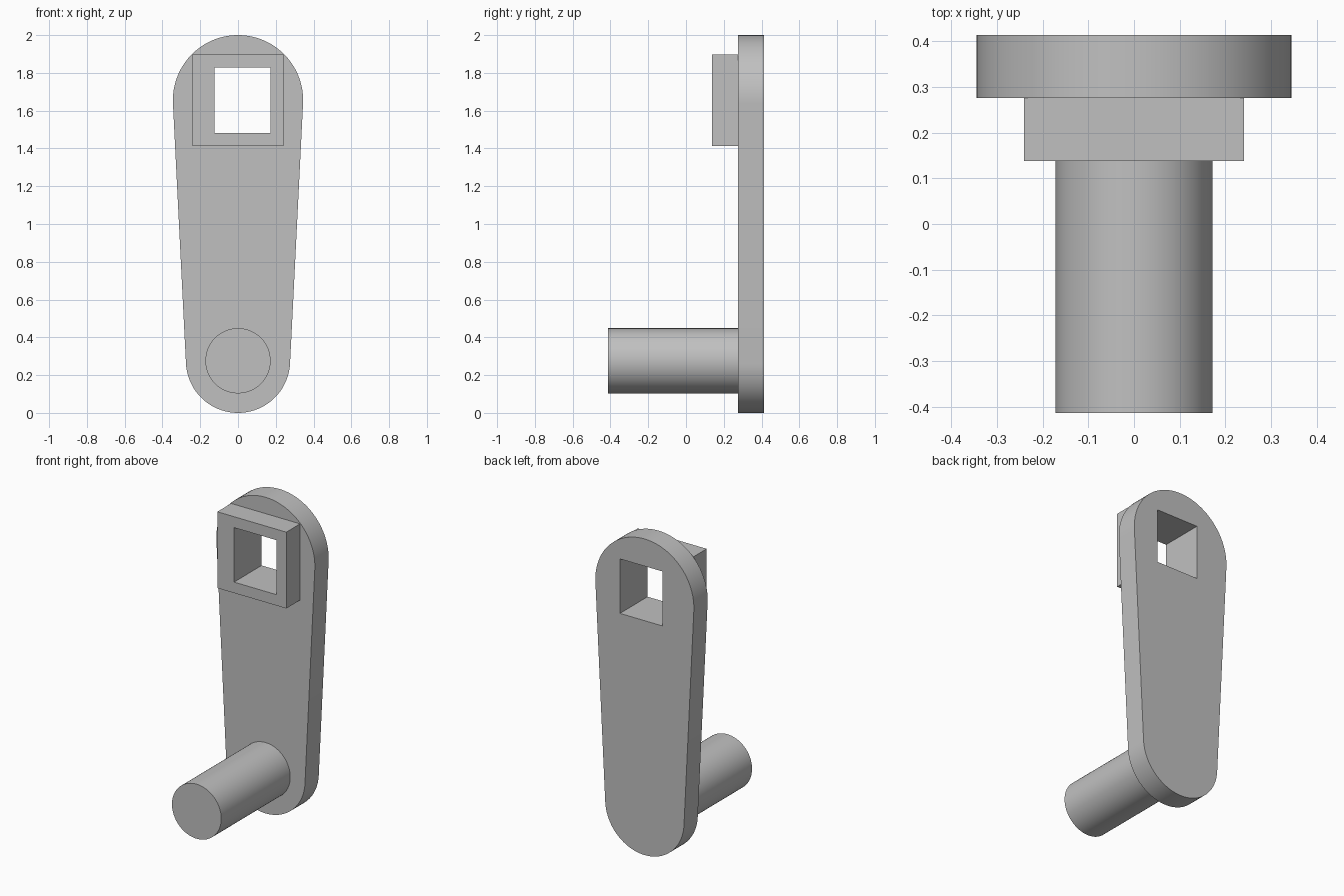
import bpy, bmesh
from math import asin, cos, sin, pi, radians
from mathutils import Matrix

default = bpy.data.objects.get("Cube")
if default:
    bpy.data.objects.remove(default, do_unlink=True)

U = 2 / 29                         # design unit: the arm is 29 units tall
R_TOP, R_LOW = 5 * U, 4 * U        # arm end radii
Z_TOP, Z_LOW = 24 * U, 4 * U       # arm end centres
BACK, FACE, BOSS_FRONT, PIN_END = 6 * U, 4 * U, 2 * U, -6 * U

grey = bpy.data.materials.new("plain_grey")
grey.use_nodes = True
grey.diffuse_color = (0.53, 0.53, 0.53, 1)
grey.node_tree.nodes["Principled BSDF"].inputs["Base Color"].default_value = grey.diffuse_color


def make_object(name, bm):
    bmesh.ops.recalc_face_normals(bm, faces=bm.faces)
    mesh = bpy.data.meshes.new(name)
    bm.to_mesh(mesh)
    bm.free()
    mesh.materials.append(grey)
    obj = bpy.data.objects.new(name, mesh)
    bpy.context.collection.objects.link(obj)
    return obj


def prism(name, outline, y0, y1):
    """Extrude an (x, z) outline along y."""
    bm = bmesh.new()
    face = bm.faces.new([bm.verts.new((x, y0, z)) for x, z in outline])
    new = bmesh.ops.extrude_face_region(bm, geom=[face])["geom"]
    verts = [v for v in new if isinstance(v, bmesh.types.BMVert)]
    bmesh.ops.translate(bm, verts=verts, vec=(0, y1 - y0, 0))
    return make_object(name, bm)


def rectangle(x0, x1, z0, z1):
    return [(x0, z0), (x1, z0), (x1, z1), (x0, z1)]


def arc(radius, z, start, end, steps=48):
    angles = [start + (end - start) * i / steps for i in range(steps + 1)]
    return [(radius * cos(a), z + radius * sin(a)) for a in angles]


def select_only(obj):
    bpy.ops.object.select_all(action='DESELECT')
    obj.select_set(True)
    bpy.context.view_layer.objects.active = obj


# Tapered arm: two round ends joined by tangent sides
tilt = asin((R_TOP - R_LOW) / (Z_TOP - Z_LOW))
outline = arc(R_TOP, Z_TOP, -tilt, pi + tilt) + arc(R_LOW, Z_LOW, pi + tilt, 2 * pi - tilt)
arm = prism("crank_arm", outline, FACE, BACK)

# Square boss around the socket
boss = prism("socket_boss", rectangle(-3.5 * U, 3.5 * U, 20.5 * U, 27.5 * U), BOSS_FRONT, FACE)

# Off-centre socket cut through boss and arm
cutter = prism("socket_cutter", rectangle(-1.8 * U, 2.5 * U, 21.5 * U, 26.5 * U), 0, 8 * U)
cutter.hide_render = True
for part in (arm, boss):
    cut = part.modifiers.new("socket", 'BOOLEAN')
    cut.operation, cut.solver, cut.object = 'DIFFERENCE', 'EXACT', cutter
    select_only(part)
    bpy.ops.object.modifier_apply(modifier=cut.name)
bpy.data.objects.remove(cutter, do_unlink=True)

# Round handle pin
bm = bmesh.new()
bmesh.ops.create_cone(bm, cap_ends=True, segments=96, radius1=2.5 * U, radius2=2.5 * U,
                      depth=FACE - PIN_END,
                      matrix=Matrix.Translation((0, (FACE + PIN_END) / 2, Z_LOW))
                      @ Matrix.Rotation(pi / 2, 4, 'X'))
pin = make_object("handle_pin", bm)

# Smooth the round walls, keep the edges crisp
for part in (arm, pin):
    select_only(part)
    bpy.ops.object.shade_smooth_by_angle(angle=radians(30))
